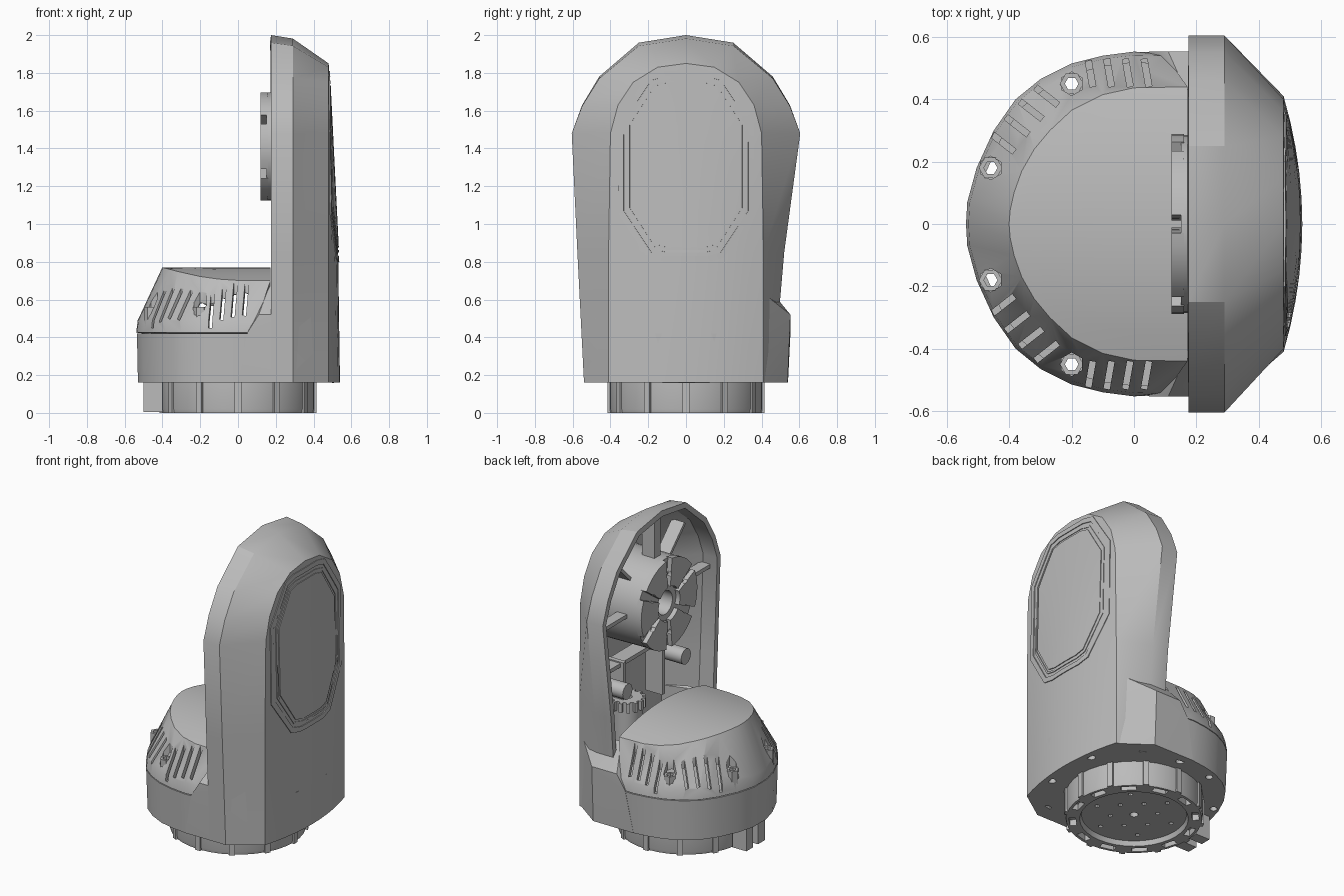
import bpy, bmesh
from math import sin, cos, pi, tau, radians
from mathutils import Matrix, Vector

cube = bpy.data.objects.get("Cube")
if cube:
    bpy.data.objects.remove(cube)

grey = bpy.data.materials.new("cast_grey")
grey.use_nodes = True
grey.diffuse_color = (0.5, 0.5, 0.5, 1)
grey.node_tree.nodes["Principled BSDF"].inputs["Base Color"].default_value = (0.5, 0.5, 0.5, 1)
ALONG_X = Matrix.Rotation(pi / 2, 4, "Y")


def finish(name, bm, thickness=0, cutter=None):
    """Turn a bmesh into an object, thicken it inwards and cut it."""
    bmesh.ops.recalc_face_normals(bm, faces=bm.faces)
    mesh = bpy.data.meshes.new(name)
    bm.to_mesh(mesh)
    bm.free()
    mesh.materials.append(grey)
    obj = bpy.data.objects.new(name, mesh)
    bpy.context.collection.objects.link(obj)
    bpy.ops.object.select_all(action="DESELECT")
    bpy.context.view_layer.objects.active = obj
    obj.select_set(True)
    if thickness:
        mod = obj.modifiers.new("thickness", "SOLIDIFY")
        mod.thickness, mod.offset = thickness, -1
        bpy.ops.object.modifier_apply(modifier=mod.name)
    if cutter:
        mod = obj.modifiers.new("cuts", "BOOLEAN")
        mod.object, mod.solver = cutter, "EXACT"
        bpy.ops.object.modifier_apply(modifier=mod.name)
        bpy.data.objects.remove(cutter)
    bpy.ops.object.shade_smooth_by_angle(angle=radians(30))
    return obj


def box(bm, centre, size, turn=None):
    m = Matrix.Translation(centre) @ (turn or Matrix()) @ Matrix.Diagonal((*size, 1))
    bmesh.ops.create_cube(bm, size=1, matrix=m)


def rod(bm, centre, r, depth, sides=16, turn=None):
    bmesh.ops.create_cone(bm, cap_ends=True, segments=sides, radius1=r, radius2=r, depth=depth,
                          matrix=Matrix.Translation(centre) @ (turn or Matrix()))


def sweep(bm, profile, m, n=32, a0=0, a1=tau):
    """Revolve a closed (radius, height) profile fully or as a sector."""
    full = a1 - a0 > 6.28
    rings = []
    for k in range(n if full else n + 1):
        a = a0 + (a1 - a0) * k / n
        rings.append([bm.verts.new(m @ Vector((r * cos(a), r * sin(a), h))) for r, h in profile])
    p = len(profile)
    for k in range(n):
        u, v = rings[k], rings[(k + 1) % len(rings)]
        for i in range(p):
            bm.faces.new((u[i], u[(i + 1) % p], v[(i + 1) % p], v[i]))
    if not full:
        bm.faces.new(rings[0])
        bm.faces.new(rings[-1])


def hood(bm, rings, fill, cols=10):
    """Join open arch-shaped rings, then close the last one with a curved face."""
    vs = [[bm.verts.new(p) for p in ring] for ring in rings]
    for u, v in zip(vs, vs[1:]):
        for i in range(len(u) - 1):
            bm.faces.new((u[i], u[i + 1], v[i + 1], v[i]))
    last, mid, prev = vs[-1], len(vs[-1]) // 2, None
    for i in range(mid):
        a, b = last[i], last[-1 - i]
        row = [a] + [bm.verts.new(fill(a.co.lerp(b.co, k / cols), abs(a.co.y)))
                     for k in range(1, cols)] + [b]
        if prev:
            for k in range(cols):
                bm.faces.new((prev[k], prev[k + 1], row[k + 1], row[k]))
        prev = row
    for k in range(cols):
        bm.faces.new((prev[k], prev[k + 1], last[mid]))


def flip(path):
    return [(-y, z) for y, z in reversed(path)]


# Tall hollow arm housing, open on the inner side
crown = [(0.605, 1.48), (0.55, 1.63), (0.46, 1.78), (0.25, 1.96)]
outer = [(-0.54, 0.16), (-0.575, 0.85)] + [(-y, z) for y, z in crown] + [(0, 2.0)]
outer += crown[::-1] + [(0.52, 0.85), (0.46, 0.16)]
half = [(-0.41, 0.16), (-0.41, 0.85), (-0.4, 1.48), (-0.36, 1.63), (-0.28, 1.75), (-0.15, 1.83)]
inner = half + [(0, 1.85)] + flip(half)


def bulge(z):
    return 0.54 - 0.014 * (z - 0.16) if z < 0.85 else 0.53 - 0.05 * (z - 0.85)


def face_x(y, z, w):
    return 0.48 + (bulge(z) - 0.48) * (1 - (y / w) ** 2)


bm = bmesh.new()
hood(bm, [[(0.175, y, z) for y, z in outer],
          [(0.29, y, z if z < 1.5 else 1.48 + (z - 1.48) * 0.965) for y, z in outer],
          [(0.48, y, z) for y, z in inner]],
     lambda p, w: (face_x(p.y, p.z, w), p.y, p.z))
finish("arm_housing", bm, 0.035)


# Eight-sided cover and its border on the outer face
def edge_width(z):
    for (y0, z0), (y1, z1) in zip(inner, inner[1:7]):
        if z <= z1:
            return max(0.01, -(y0 + (y1 - y0) * (z - z0) / (z1 - z0)))
    return 0.01


corner = [(0.36, 0.25), (0.2, 0.485), (0.12, 0.505)]
octagon = corner + [(-y, z) for y, z in corner[::-1]]
octagon += [(-y, -z) for y, z in octagon]


def cover_band(name, insets, lift):
    bm = bmesh.new()
    rings = []
    for d in insets:
        ring = []
        for i, (y, z) in enumerate(octagon):
            q = octagon[(i + 1) % len(octagon)]
            for t in (0, 0.25, 0.5, 0.75):
                yy = (y + (q[0] - y) * t) * (1 - d / 0.36)
                zz = 1.305 + (z + (q[1] - z) * t) * (1 - d / 0.505)
                x = face_x(yy, zz, max(edge_width(zz), abs(yy))) + lift
                ring.append(bm.verts.new((x, yy, zz)))
        rings.append(ring)
    for u, v in zip(rings, rings[1:]):
        for i in range(len(u)):
            j = (i + 1) % len(u)
            bm.faces.new((u[i], u[j], v[j], v[i]))
    if len(insets) > 2:
        bm.faces.new(rings[-1])
    for f in bm.faces:
        f.normal_update()
    finish(name, bm, 0.008)


cover_band("cover_border", (0, 0.03), 0.005)
cover_band("cover_plate", (0.075, 0.13, 0.19, 0.25, 0.31, 0.345), 0.005)
cover_band("cover_seam", (0.05, 0.062), 0.004)

# Rounded base block with screw holes
arc = [(0, 0.553), (-0.1, 0.54), (-0.2, 0.515), (-0.3, 0.465), (-0.38, 0.4), (-0.45, 0.3),
       (-0.505, 0.18), (-0.535, 0.07)]
screws = [(x, s * y) for s in (1, -1) for x, y in ((-0.2, 0.45), (-0.46, 0.18))]
side = [(0.53, 0.15), (0.48, 0.39), (0.29, 0.53), (0.175, 0.545)] + arc
plan = side + [(x, -y) for x, y in reversed(side)]
bm = bmesh.new()
low = [bm.verts.new((x * 0.99, y * 0.975, 0.16)) for x, y in plan]
high = [bm.verts.new((x, y, 0.42)) for x, y in plan]
bm.faces.new(low)
bm.faces.new(high)
for i in range(len(plan)):
    j = (i + 1) % len(plan)
    bm.faces.new((low[i], low[j], high[j], high[i]))
cut = bmesh.new()
for x, y in screws:
    rod(cut, (x, y, 0.3), 0.022, 0.6)
for x, y in ((0.05, 0.48), (0.3, 0.44), (0.48, 0.18)):
    for s in (1, -1):
        rod(cut, (x, s * y, 0.16), 0.025, 0.12)
finish("base_block", bm, cutter=finish("base_cutter", cut))

# Shoulders rising from the base to the housing
for s, name in ((1, "back_shoulder"), (-1, "front_shoulder")):
    bm = bmesh.new()
    for x, y, z in ((0, 0.54, 0.16), (0.29, 0.538, 0.16), (0.48, 0.4, 0.16), (0, 0.5, 0.16),
                    (0.05, 0.553, 0.425), (0.09, 0.553, 0.46), (0.11, 0.553, 0.52),
                    (0.29, 0.553, 0.52), (0.165, 0.43, 0.67), (0.29, 0.43, 0.67),
                    (0.475, 0.4, 0.64), (0.05, 0.5, 0.425)):
        bm.verts.new((x, s * y, z))
    bmesh.ops.convex_hull(bm, input=bm.verts)
    finish(name, bm)

# Domed vented cap
rim = [(0, 0.437), (-0.1, 0.415), (-0.2, 0.365), (-0.27, 0.3), (-0.32, 0.24), (-0.36, 0.17),
       (-0.385, 0.1), (-0.397, 0.045)]


def cap_ring(end, path, height):
    pts = [end] + path
    pts = pts + [(pts[-1][0] - 0.004, 0)] + [(x, -y) for x, y in reversed(pts)]
    return [(x, y, height(y)) for x, y in pts]


def dome(y):
    return 0.77 - 0.36 * y * y


bm = bmesh.new()
hood(bm, [cap_ring((0.05, 0.548), arc, lambda y: 0.425),
          cap_ring((0.1, 0.54), [(x * 0.985, y * 0.98) for x, y in arc], lambda y: 0.49),
          cap_ring((0.172, 0.44), rim, dome)],
     lambda p, w: (p.x, p.y, dome(p.y)))
cut = bmesh.new()
vents = [(x, 0.485, 83) for x in (-0.14, -0.08, -0.02, 0.04)]
vents += [(x, y, 142) for x, y in ((-0.28, 0.41), (-0.33, 0.365), (-0.375, 0.315), (-0.42, 0.26))]
for s in (1, -1):
    for x, y, a in vents:
        a = 100 if a == 83 else a
        box(cut, (x, s * y, 0.65), (0.09, 0.02, 0.4), Matrix.Rotation(radians(s * a), 4, "Z"))
for x, y in screws:
    rod(cut, (x, y, 0.65), 0.038, 0.4, 6)
finish("vented_cap", bm, 0.03, finish("vent_cutter", cut))
bm = bmesh.new()
for x, y in screws:
    sweep(bm, [(0.022, 0.4), (0.038, 0.4), (0.038, 0.56), (0.022, 0.56)],
          Matrix.Translation((x, y, 0)), 6)
finish("cap_screws", bm)

# Joint hub inside the housing, with raised pads
hub = Matrix.Translation((0, 0, 1.41)) @ ALONG_X
bm = bmesh.new()
sweep(bm, [(0.075, 0.15), (0.285, 0.15), (0.29, 0.46), (0.075, 0.46)], hub, 40)
finish("joint_hub", bm)
bm = bmesh.new()
for k in range(6):
    sweep(bm, [(0.11, 0.12), (0.288, 0.12), (0.288, 0.16), (0.11, 0.16)], hub, 6,
          k * tau / 6 + 0.1, (k + 1) * tau / 6 - 0.1)
cut = bmesh.new()
for k in range(6):
    a = (k + 0.5) * tau / 6
    rod(cut, (0.12, 0.19 * cos(a), 1.41 + 0.19 * sin(a)), 0.025, 0.05, 12, ALONG_X)
finish("hub_pads", bm, cutter=finish("pad_cutter", cut))

# Stiffening ribs, shelf and bosses in the housing
bm = bmesh.new()
for s in (1, -1):
    box(bm, (0.26, s * 0.42, 1.41), (0.07, 0.3, 0.025))
    box(bm, (0.3, s * 0.27, 1.68), (0.09, 0.24, 0.02), Matrix.Rotation(s * pi / 4, 4, "X"))
    box(bm, (0.36, s * 0.2, 0.88), (0.12, 0.03, 0.36))
    rod(bm, (0.34, s * 0.3, 0.93), 0.05, 0.26, 16, ALONG_X)
box(bm, (0.25, 0, 1.8), (0.09, 0.06, 0.3))
box(bm, (0.37, 0, 1.04), (0.1, 0.8, 0.025))
finish("housing_ribs", bm)

# Small drive gear behind the cap
bm = bmesh.new()
spot = Matrix.Translation((0.31, 0.16, 0))
sweep(bm, [(0.03, 0.42), (0.09, 0.42), (0.09, 0.82), (0.03, 0.82)], spot, 24)
for k in range(14):
    turn = Matrix.Rotation(k * tau / 14, 4, "Z")
    box(bm, spot @ turn @ Vector((0.095, 0, 0.79)), (0.03, 0.02, 0.06), turn)
finish("drive_gear", bm)

# Mounting flange underneath, with pockets and bolt holes
bm = bmesh.new()
sweep(bm, [(0.025, 0.03), (0.31, 0.03), (0.32, 0), (0.4, 0), (0.405, 0.02), (0.405, 0.165),
           (0.025, 0.165)], Matrix(), 36)
cut = bmesh.new()
for k in range(12):
    turn = Matrix.Rotation((k + 0.5) * tau / 12, 4, "Z")
    box(cut, turn @ Vector((0.362, 0, 0)), (0.04, 0.09, 0.08), turn)
    rod(cut, turn @ Vector((0.24 if k % 2 else 0.14, 0, 0.03)), 0.014, 0.05, 8)
finish("mount_flange", bm, cutter=finish("flange_cutter", cut))
bm = bmesh.new()
for k in range(12):
    turn = Matrix.Rotation(k * tau / 12, 4, "Z")
    box(bm, turn @ Vector((0.4, 0, 0.0825)), (0.03, 0.035, 0.165), turn)
for y in (-0.06, 0.06):
    box(bm, (-0.45, y, 0.0825), (0.1, 0.07, 0.155))
finish("flange_lugs", bm)
